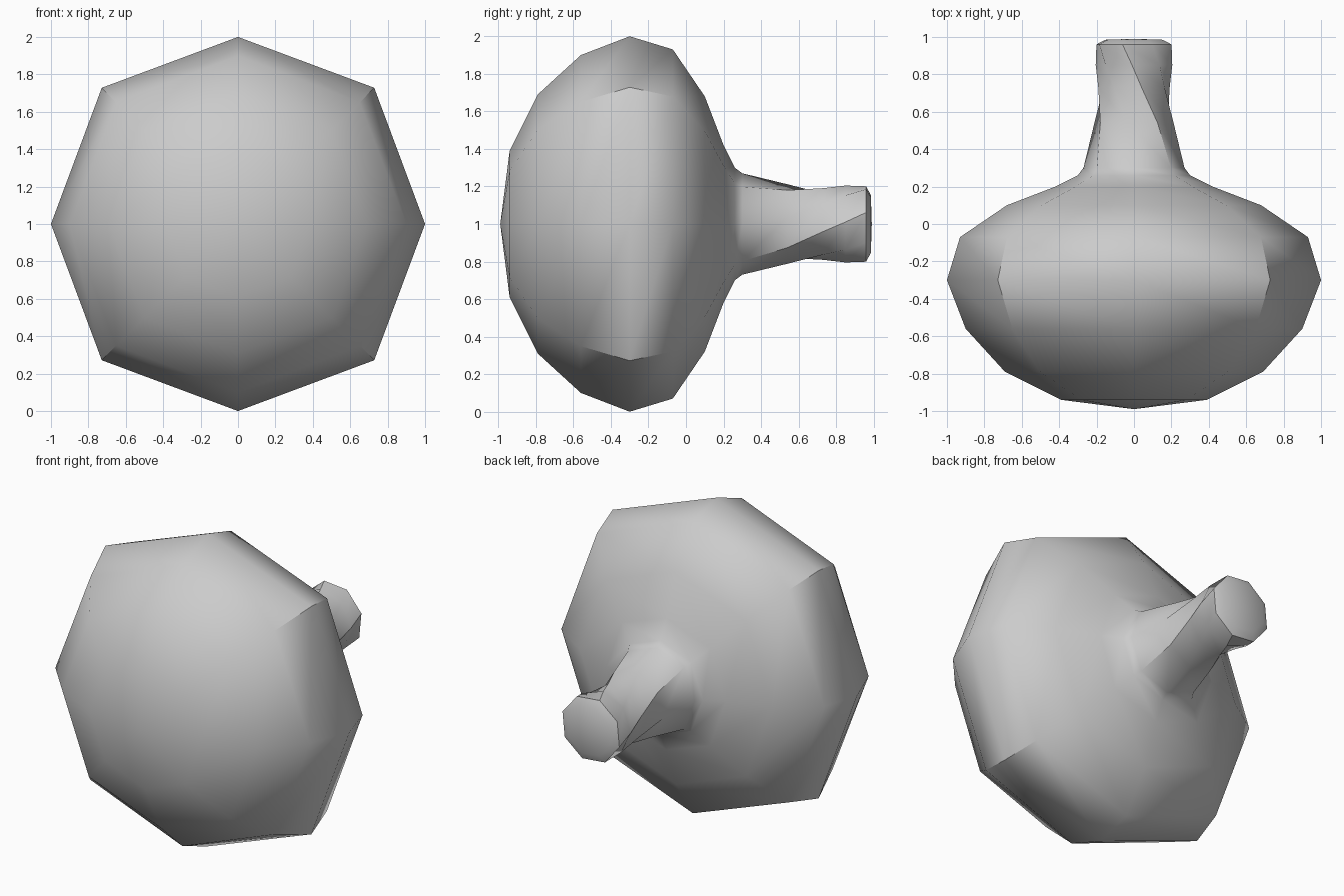
import bpy, bmesh
from math import sin, cos, radians

if "Cube" in bpy.data.objects:
    bpy.data.objects.remove(bpy.data.objects["Cube"])

SIDES = 8
# (y, straight radius, diagonal radius, twist in degrees)
RINGS = [
    # rounded head
    (-0.94, 0.39, 0.40, 0), (-0.79, 0.69, 0.71, 0), (-0.56, 0.90, 0.92, 0),
    (-0.30, 1.00, 1.03, 0), (-0.07, 0.93, 0.96, 0), (0.10, 0.68, 0.70, 0),
    (0.20, 0.42, 0.44, 0), (0.26, 0.30, 0.31, 0),
    # twisted stem
    (0.30, 0.27, 0.28, 0), (0.54, 0.215, 0.22, 10), (0.73, 0.195, 0.195, 33),
    (0.85, 0.205, 0.205, 48), (0.96, 0.21, 0.21, 62), (0.985, 0.16, 0.16, 62),
]

bm = bmesh.new()
rings = []
for y, straight, diagonal, twist in RINGS:
    ring = []
    for i in range(SIDES):
        a = radians(i * 45 + twist)
        r = diagonal if i % 2 else straight
        ring.append(bm.verts.new((r * cos(a), y, 1 + r * sin(a))))
    rings.append(ring)

# walls between rings
for a, b in zip(rings, rings[1:]):
    for i in range(SIDES):
        j = (i + 1) % SIDES
        bm.faces.new((a[i], b[i], b[j], a[j]))

# nose and stem end
for ring, y in ((rings[0], -0.99), (rings[-1], 0.99)):
    tip = bm.verts.new((0, y, 1))
    for i in range(SIDES):
        bm.faces.new((ring[i], ring[(i + 1) % SIDES], tip))
bmesh.ops.recalc_face_normals(bm, faces=bm.faces[:])
for f in bm.faces:
    f.smooth = True

# creases: head corners, stem corners and stem rim
for k in (2, 3, 8, 9, 10, 11):
    for i in range(1, SIDES, 2):
        bm.edges.get((rings[k][i], rings[k + 1][i])).smooth = False
for i in range(SIDES):
    bm.edges.get((rings[12][i], rings[12][(i + 1) % SIDES])).smooth = False

mesh = bpy.data.meshes.new("knob_with_twisted_stem")
bm.to_mesh(mesh)
bm.free()
bpy.context.collection.objects.link(bpy.data.objects.new("knob_with_twisted_stem", mesh))
